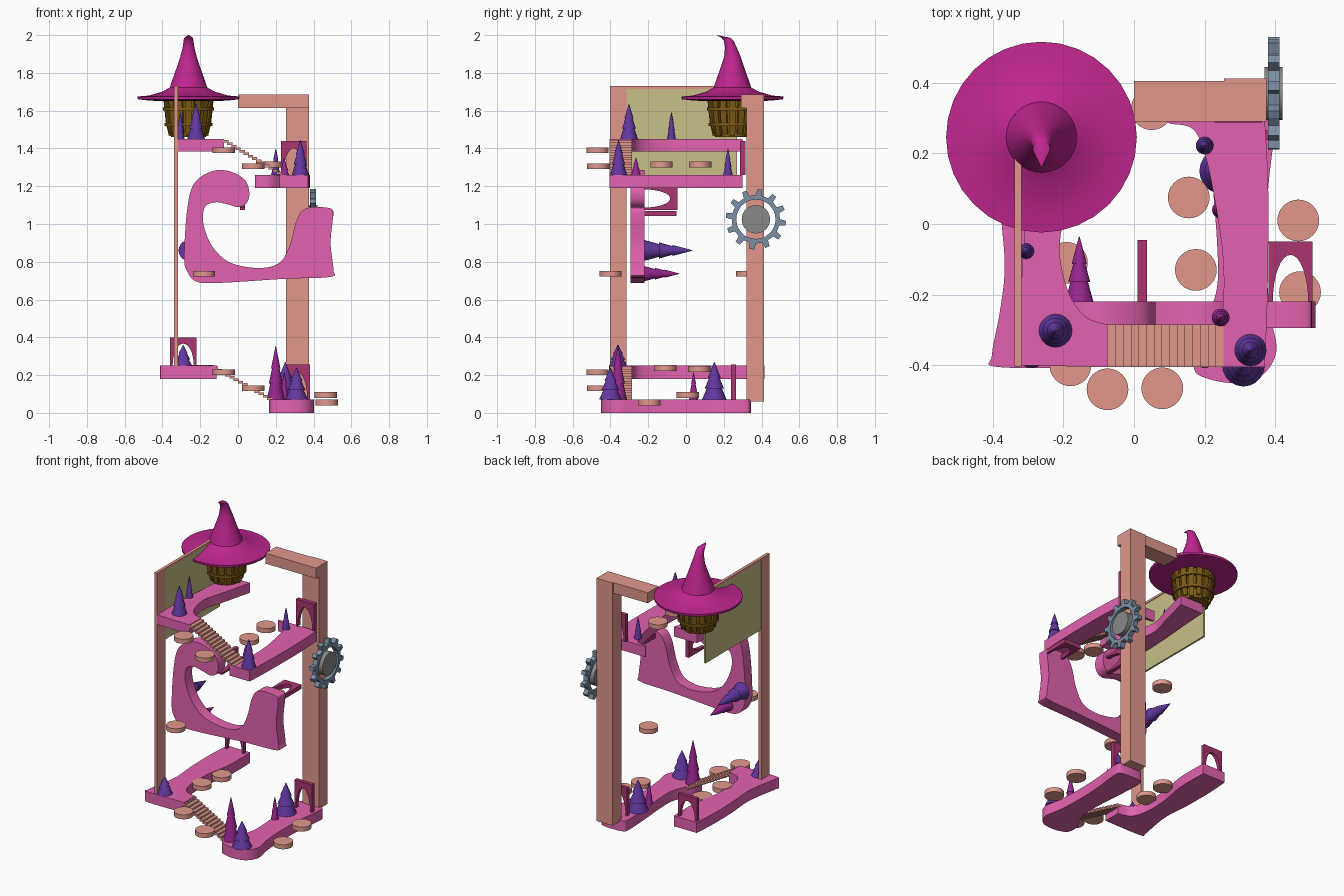
import bpy, bmesh
from math import sin, cos, pi
from mathutils import Vector

if "Cube" in bpy.data.objects:
    bpy.data.objects.remove(bpy.data.objects["Cube"])

def material(name, rgb):
    m = bpy.data.materials.new(name)
    m.diffuse_color = [(c / 255) ** 2.2 for c in rgb] + [1]
    m.use_nodes = True
    m.node_tree.nodes["Principled BSDF"].inputs["Base Color"].default_value = m.diffuse_color
    return m

PINK = material("pink", (226, 98, 174))
SALMON = material("salmon", (224, 150, 139))
MAGENTA = material("magenta", (168, 56, 112))
HAT = material("hat_magenta", (190, 42, 142))
PURPLE = material("purple", (98, 58, 158))
PLUM = material("plum", (150, 42, 142))
KHAKI = material("khaki", (198, 190, 134))
BROWN = material("brown", (125, 92, 26))
STEEL = material("steel", (122, 142, 162))
GREY = material("grey", (135, 135, 135))

def finish(name, bm, mat, smooth=True):
    bmesh.ops.remove_doubles(bm, verts=bm.verts, dist=1e-5)
    bmesh.ops.recalc_face_normals(bm, faces=bm.faces)
    me = bpy.data.meshes.new(name)
    bm.to_mesh(me)
    bm.free()
    me.materials.append(mat)
    ob = bpy.data.objects.new(name, me)
    bpy.context.collection.objects.link(ob)
    if smooth:
        bpy.ops.object.select_all(action='DESELECT')
        ob.select_set(True)
        bpy.context.view_layer.objects.active = ob
        bpy.ops.object.shade_smooth_by_angle(angle=0.6)
    return ob

def loft(bm, rings, caps=True, closed=False):
    rows = [[bm.verts.new(p) for p in r] for r in rings]
    n = len(rows[0])
    pairs = list(zip(rows, rows[1:])) + ([(rows[-1], rows[0])] if closed else [])
    for a, b in pairs:
        for i in range(n):
            bm.faces.new((a[i], a[(i + 1) % n], b[(i + 1) % n], b[i]))
    if caps and not closed:
        bm.faces.new(rows[0])
        bm.faces.new(rows[-1])

AXES = {'z': lambda u, v, w: (u, v, w), 'y': lambda u, v, w: (u, w, v), 'x': lambda u, v, w: (w, u, v)}

def prism(name, pts, lo, hi, mat, axis='z', smooth=True):
    bm = bmesh.new()
    loft(bm, [[AXES[axis](u, v, w) for u, v in pts] for w in (lo, hi)])
    return finish(name, bm, mat, smooth)

def box(name, x, y, z, mat):
    return prism(name, [(x[0], y[0]), (x[1], y[0]), (x[1], y[1]), (x[0], y[1])], z[0], z[1], mat, smooth=False)

def lathe(name, prof, centre, mat, axis='z', n=20):
    # prof entries: radius, height along axis, optional sideways shift
    bm = bmesh.new()
    rings = [[Vector(centre) + Vector(AXES[axis](p[0] * cos(2 * pi * i / n),
              p[0] * sin(2 * pi * i / n) + (p[2] if len(p) > 2 else 0), p[1])) for i in range(n)] for p in prof]
    loft(bm, rings)
    return finish(name, bm, mat)

def curve(pts, steps=6):
    # closed spline through the points; a repeated point makes a corner
    out, n = [], len(pts)
    for i in range(n):
        a, b, c, d = (Vector(pts[(i + k) % n]) for k in (-1, 0, 1, 2))
        if (b - c).length < 1e-6:
            continue
        m0 = (c - a) / 2 if (b - a).length > 1e-6 else (c - b) * .5
        m1 = (d - b) / 2 if (d - c).length > 1e-6 else (c - b) * .5
        for s in range(steps):
            t = s / steps
            out.append(tuple(b * (2*t**3 - 3*t*t + 1) + m0 * (t**3 - 2*t*t + t)
                             + c * (3*t*t - 2*t**3) + m1 * (t**3 - t*t)))
    return out

# curved walkways
prism("lower_right_walkway", curve([(.2, -.435), (.28, -.45), (.36, -.43), (.403, -.36), (.385, -.25), (.375, -.1),
      (.38, .1), (.4, .3), (.37, .34), (.24, .34), (.215, .3), (.22, .15), (.235, -.05), (.235, -.18),
      (.2, -.28), (.167, -.34), (.17, -.41)]), 0, .07, PINK)
prism("lower_left_walkway", curve([(-.385, -.405), (-.402, -.37), (-.38, -.25), (-.366, -.12), (-.378, .05),
      (-.38, .25), (-.37, .415), (-.37, .415), (-.2, .415), (-.2, .415), (-.2, .2), (-.23, .02), (-.235, -.15),
      (-.2, -.26), (-.115, -.29), (-.115, -.29), (-.115, -.405), (-.115, -.405)]), .18, .25, PINK)
prism("upper_right_walkway", curve([(.22, -.405), (.22, -.405), (.37, -.405), (.37, -.405), (.378, -.2), (.38, .1),
      (.37, .3), (.37, .3), (.09, .3), (.09, .3), (.1, .285), (.165, .27), (.2, .2), (.23, .06), (.252, -.1),
      (.25, -.25)]), 1.19, 1.26, PINK)
prism("upper_left_walkway", curve([(-.33, -.4), (-.33, -.4), (-.315, -.1), (-.3, .1), (-.29, .3), (-.29, .3),
      (-.12, .3), (-.12, .3), (-.17, .1), (-.21, -.05), (-.19, -.18), (-.14, -.26), (-.075, -.285), (-.075, -.285),
      (-.075, -.405), (-.075, -.405)]), 1.385, 1.45, PINK)
prism("upright_curved_walkway", curve([(-.285, .83), (-.27, 1.07), (-.235, 1.21), (-.15, 1.275), (-.06, 1.283),
      (.03, 1.24), (.06, 1.17), (.045, 1.11), (0, 1.09), (-.06, 1.105), (-.12, 1.115), (-.175, 1.09), (-.183, 1.0),
      (-.135, .88), (-.04, .795), (.11, .767), (.22, .795), (.275, .89), (.31, 1.02), (.36, 1.083), (.48, 1.085),
      (.503, 1.05), (.49, .9), (.505, .76), (.49, .72), (.25, .71), (-.1, .688), (-.22, .695), (-.27, .75)]),
      -.295, -.22, PINK, 'y')

# doorway arches: plate with a rounded opening
def arch(name, u, v, w, h, lo, hi, axis, flip=False):
    pts = [(-w/2, 0), (-w/2, h), (w/2, h), (w/2, 0)]
    pts += [(w * .4 * cos(pi * i / 16), h * .78 * sin(pi * i / 16)) for i in range(17)]
    return prism(name, [(u + b, v + a) if flip else (u + a, v + b) for a, b in pts], lo, hi, MAGENTA, axis)

arch("lower_right_arch", .315, .07, .13, .185, .238, .265, 'y')
arch("upper_right_arch", .295, 1.26, .135, .18, .287, .315, 'y')
arch("lower_left_arch", -.29, .25, .14, .15, .375, .4, 'y')
arch("side_arch_flat", .443, -.22, .125, .17, 1.042, 1.07, 'z')
arch("side_arch_upright", -.22, 1.135, .12, .175, .01, .037, 'x', True)

# posts, beam and banner
box("right_pillar", (.255, .375), (.32, .412), (.06, 1.685), SALMON)
box("top_beam", (0, .375), (.29, .405), (1.615, 1.685), SALMON)
box("left_post", (-.338, -.318), (-.403, -.315), (.25, 1.73), SALMON)
box("banner_rail", (-.338, -.318), (-.315, .31), (1.715, 1.73), SALMON)
box("banner", (-.334, -.322), (-.315, .27), (1.25, 1.715), KHAKI)

# staircases
def stairs(name, x0, x1, z0, z1, n=15):
    for i in range(n):
        t = i / (n - 1)
        x, z = x0 + (x1 - x0) * t, z0 + (z1 - z0) * t
        box(f"{name}_step_{i}", (x - .014, x + .014), (-.405, -.285), (z - .014, z), SALMON)

stairs("lower_stairs", -.12, .19, .245, .07)
stairs("upper_stairs", -.065, .24, 1.445, 1.262)

# stepping discs
for i, p in enumerate([(-.075, -.468, 1.39), (.08, -.465, 1.305), (.175, -.13, 1.315), (.155, .075, 1.315),
                       (-.18, -.4, .737), (.05, .325, .737), (-.075, -.468, .215), (.08, -.465, .13),
                       (-.19, -.11, .238), (-.17, .07, .232), (.465, .01, .095), (.47, -.193, .055)]):
    lathe(f"stepping_disc_{i}", [(.059, -.015), (.059, .015)], p, SALMON, n=32)

# tiered trees
def tree(name, p, r, h, mat=PURPLE, axis='z'):
    prof = [(r, 0), (r * .62, h * .3), (r * .78, h * .3), (r * .42, h * .58), (r * .53, h * .58), (.001, h)]
    return lathe(name, prof, p, mat, axis)

for i, t in enumerate([((.2, -.36, .07), .047, .285, PLUM), ((.31, -.4, .07), .06, .17), ((.25, .15, .07), .065, .2),
                       ((.245, .04, .07), .024, .145, PLUM), ((-.29, -.36, .25), .047, .11),
                       ((-.222, -.302, 1.45), .047, .185), ((-.305, -.077, 1.45), .022, .14),
                       ((.33, -.357, 1.26), .045, .185), ((.245, -.265, 1.26), .025, .09, PLUM),
                       ((.2, .222, 1.26), .025, .14)]):
    tree(f"tree_{i}", *t)
tree("side_tree_large", (-.26, -.22, .86), .055, .255, PURPLE, 'y')
tree("side_tree_small", (-.155, -.22, .737), .04, .185, PLUM, 'y')

# hat roof
HC = (-.262, .246)
lathe("hat_roof", [(.001, 1.655), (.15, 1.65), (.22, 1.655), (.268, 1.66), (.27, 1.675), (.21, 1.68), (.14, 1.70),
      (.1, 1.722), (.085, 1.765), (.062, 1.83), (.042, 1.89), (.03, 1.94, -.01), (.026, 1.97, -.02),
      (.024, 1.985, -.034), (.002, 2.0, -.082)], (*HC, 0), HAT, n=32)

# barrel hut under the hat
lathe("hut_core", [(.092, 1.46), (.105, 1.54), (.115, 1.66)], (*HC, 0), BROWN, n=24)
bm = bmesh.new()
for k in range(16):
    rings = []
    for z, ri, ro in [(1.465 + .012 * (k % 2), .085, .105), (1.54, .1, .122), (1.66, .11, .134)]:
        rings.append([(HC[0] + r * cos(a), HC[1] + r * sin(a), z) for r, s in ((ri, -1), (ro, -1), (ro, 1), (ri, 1))
                      for a in [2 * pi * k / 16 + s * .135]])
    loft(bm, rings)
finish("hut_planks", bm, BROWN, False)
for z, r in ((1.52, .121), (1.6, .13)):
    bm = bmesh.new()
    loft(bm, [[(HC[0] + q * cos(2*pi*i/24), HC[1] + q * sin(2*pi*i/24), z + d) for i in range(24)]
              for q, d in ((r - .02, 0), (r + .006, 0), (r + .006, .016), (r - .02, .016))], closed=True)
    finish("hut_hoop", bm, BROWN)

# cog wheel on the pillar
GY, GZ, N = .37, 1.025, 12
outer = [(r, 2 * pi * (k + f) / N) for k in range(N) for r, f in ((.128, 0), (.128, .5), (.16, .6), (.16, .9))]
bm = bmesh.new()
loft(bm, [[(x, GY + (s or r) * cos(a), GZ + (s or r) * sin(a)) for r, a in outer]
          for x, s in ((.38, 0), (.412, 0), (.412, .104), (.38, .104))], closed=True)
finish("cog_ring", bm, STEEL, False)
lathe("cog_hub", [(.075, .37), (.075, .42)], (0, GY, GZ), GREY, 'x', 32)
